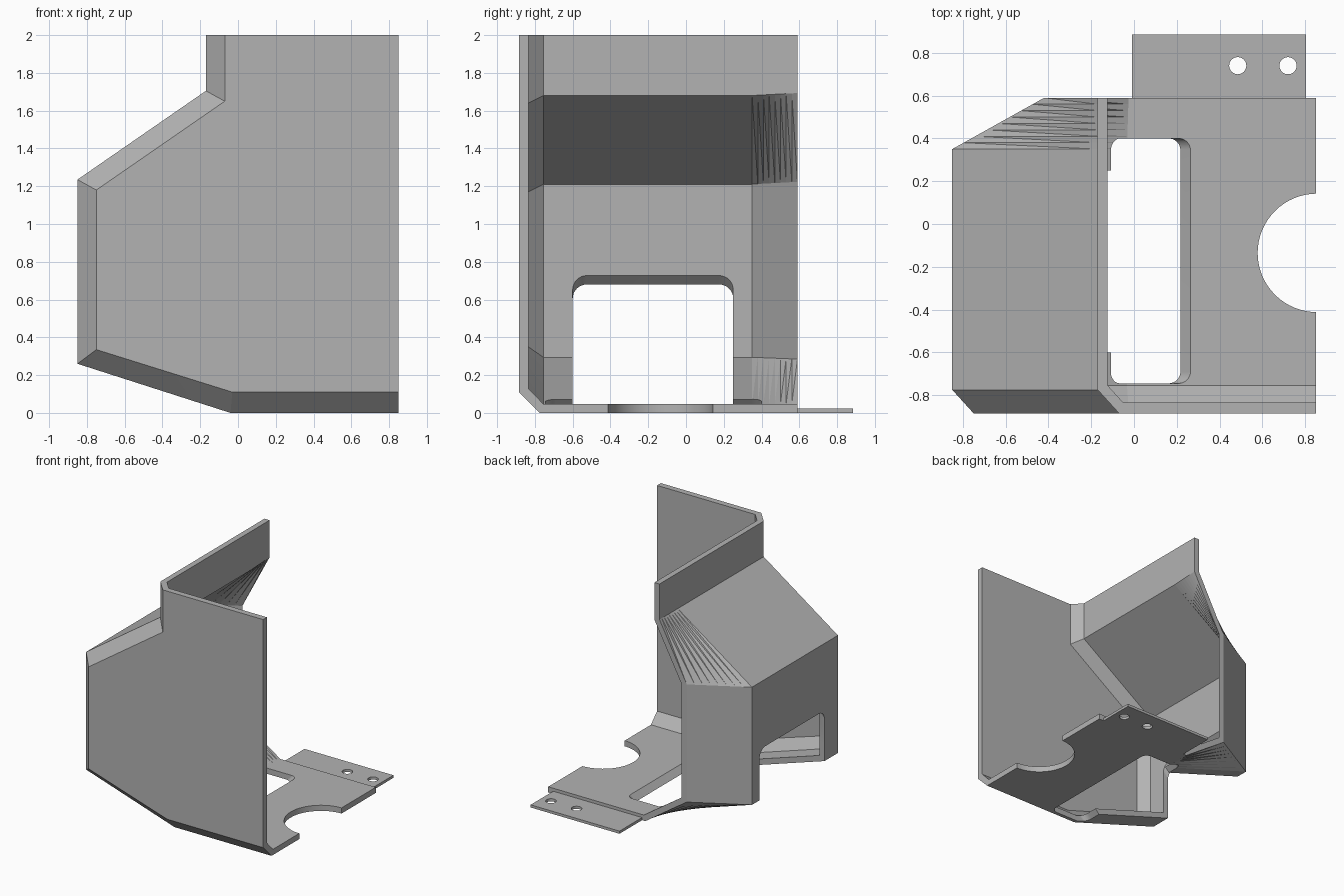
import bpy, bmesh, math
from mathutils import Vector

if "Cube" in bpy.data.objects:
    bpy.data.objects.remove(bpy.data.objects["Cube"])

grey = bpy.data.materials.new("plain grey")
grey.diffuse_color = (0.45, 0.45, 0.45, 1)
grey.use_nodes = True
grey.node_tree.nodes["Principled BSDF"].inputs["Base Color"].default_value = grey.diffuse_color


def finish(bm, name):
    bmesh.ops.recalc_face_normals(bm, faces=bm.faces)
    me = bpy.data.meshes.new(name)
    bm.to_mesh(me)
    bm.free()
    ob = bpy.data.objects.new(name, me)
    bpy.context.collection.objects.link(ob)
    me.materials.append(grey)
    return ob


def prism(name, bottom, top):
    bm = bmesh.new()
    a = [bm.verts.new(p) for p in bottom]
    b = [bm.verts.new(p) for p in top]
    bm.faces.new(a)
    bm.faces.new(b)
    for i in range(len(a)):
        j = (i + 1) % len(a)
        bm.faces.new((a[i], a[j], b[j], b[i]))
    return finish(bm, name)


def cylinder(name, x, y, r, n):
    ring = [(x + r * math.cos(2 * math.pi * i / n), y + r * math.sin(2 * math.pi * i / n)) for i in range(n)]
    return prism(name, [(*p, -0.2) for p in ring], [(*p, 0.2) for p in ring])


def slanted_slot(name, t0, t1, y0, y1, r, k0, k1):
    # rounded rectangle swept along the 45 degree direction (1, 0, 1)
    ring = []
    for ct, cy, a0 in ((t1 - r, y1 - r, 0), (t0 + r, y1 - r, 90), (t0 + r, y0 + r, 180), (t1 - r, y0 + r, 270)):
        for i in range(9):
            a = math.radians(a0 + 90 * i / 8)
            ring.append((ct + r * math.cos(a), cy + r * math.sin(a)))
    return prism(name, [(t + k0, y, k0) for t, y in ring], [(t + k1, y, k1) for t, y in ring])


def cut(ob, cutters):
    bpy.context.view_layer.objects.active = ob
    for c in cutters:
        m = ob.modifiers.new("cut", 'BOOLEAN')
        m.operation, m.solver, m.object = 'DIFFERENCE', 'EXACT', c
        bpy.ops.object.modifier_apply(modifier=m.name)
        bpy.data.objects.remove(c)


def smooth(ob, angle):
    bpy.ops.object.select_all(action='DESELECT')
    ob.select_set(True)
    bpy.context.view_layer.objects.active = ob
    bpy.ops.object.shade_smooth_by_angle(angle=math.radians(angle))


def inset(line, d):
    # mitred offset towards the inside; the end points slide along the rims
    pts = [Vector(p) for p in line]
    nrm = []
    for a, b in zip(pts, pts[1:]):
        e = (b - a).normalized()
        nrm.append(Vector((-e.y, e.x)))
    out = [pts[0] + nrm[0] * d]
    for i in range(1, len(pts) - 1):
        m = nrm[i - 1] + nrm[i]
        out.append(pts[i] + m * (2 * d / m.length_squared))
    out.append(pts[-1] + nrm[-1] * d)
    return [tuple(p) for p in out]


# outlines in x, z: front plate, body, and narrowed back edge
plate = [(-0.07, 2), (-0.07, 1.65), (-0.75, 1.18), (-0.75, 0.335), (-0.03, 0.11), (0.85, 0.11)]
body = [(-0.17, 2), (-0.17, 1.705), (-0.85, 1.235), (-0.85, 0.26), (-0.04, 0), (0.85, 0)]
back = [(-0.17, 2), (-0.17, 1.705), (-0.42, 1.235), (-0.42, 0.26), (-0.04, 0), (0.85, 0)]
STEPS = 8


def blend(a, b, f):
    return [(p[0] + (q[0] - p[0]) * f, p[1] + (q[1] - p[1]) * f) for p, q in zip(a, b)]


def sections(pl, bo, ba, y_plate, y_bend):
    s = [(y_plate, pl), (y_bend, bo)]
    return s + [(0.35 + 0.24 * i / STEPS, blend(bo, ba, i / STEPS)) for i in range(STEPS + 1)]


# folded sheet shell: outer and inner skins joined along the rims
bm = bmesh.new()
skins = []
for secs in (sections(plate, body, back, -0.885, -0.775),
             sections(inset(plate, 0.02), inset(body, 0.047), inset(back, 0.047), -0.835, -0.755)):
    rows = [[bm.verts.new((x, y, z)) for x, z in line] for y, line in secs]
    for r, s in zip(rows, rows[1:]):
        for i in range(5):
            bm.faces.new((r[i], r[i + 1], s[i + 1], s[i]))
    corner = bm.verts.new((0.85, secs[0][0], 2))
    bm.faces.new(rows[0] + [corner])
    skins.append((rows, corner))
(o, oc), (n, nc) = skins
for end in (0, 5):
    for a, b in zip(range(len(o)), range(1, len(o))):
        bm.faces.new((o[a][end], o[b][end], n[b][end], n[a][end]))
    bm.faces.new((o[0][end], oc, nc, n[0][end]))
for i in range(5):
    bm.faces.new((o[-1][i], o[-1][i + 1], n[-1][i + 1], n[-1][i]))
bmesh.ops.triangulate(bm, faces=[f for f in bm.faces if len(f.verts) == 4])
shell = finish(bm, "folded_shell")

# side window, floor slot and round notch
cut(shell, [slanted_slot("window_cutter", -1.53, -0.08, -0.6, 0.25, 0.075, -0.2, 0.95),
            slanted_slot("slot_cutter", -0.18, 0.217, -0.745, 0.4, 0.055, -0.12, 0.2),
            cylinder("notch_cutter", 0.855, -0.135, 0.277, 64)])
smooth(shell, 12)

# thin mounting tab with two holes
rect = [(-0.01, 0.585), (0.805, 0.585), (0.805, 0.885), (-0.01, 0.885)]
tab = prism("mounting_tab", [(*p, 0) for p in rect], [(*p, 0.022) for p in rect])
cut(tab, [cylinder("hole_cutter", x, 0.74, 0.04, 32) for x in (0.485, 0.72)])
smooth(tab, 30)
